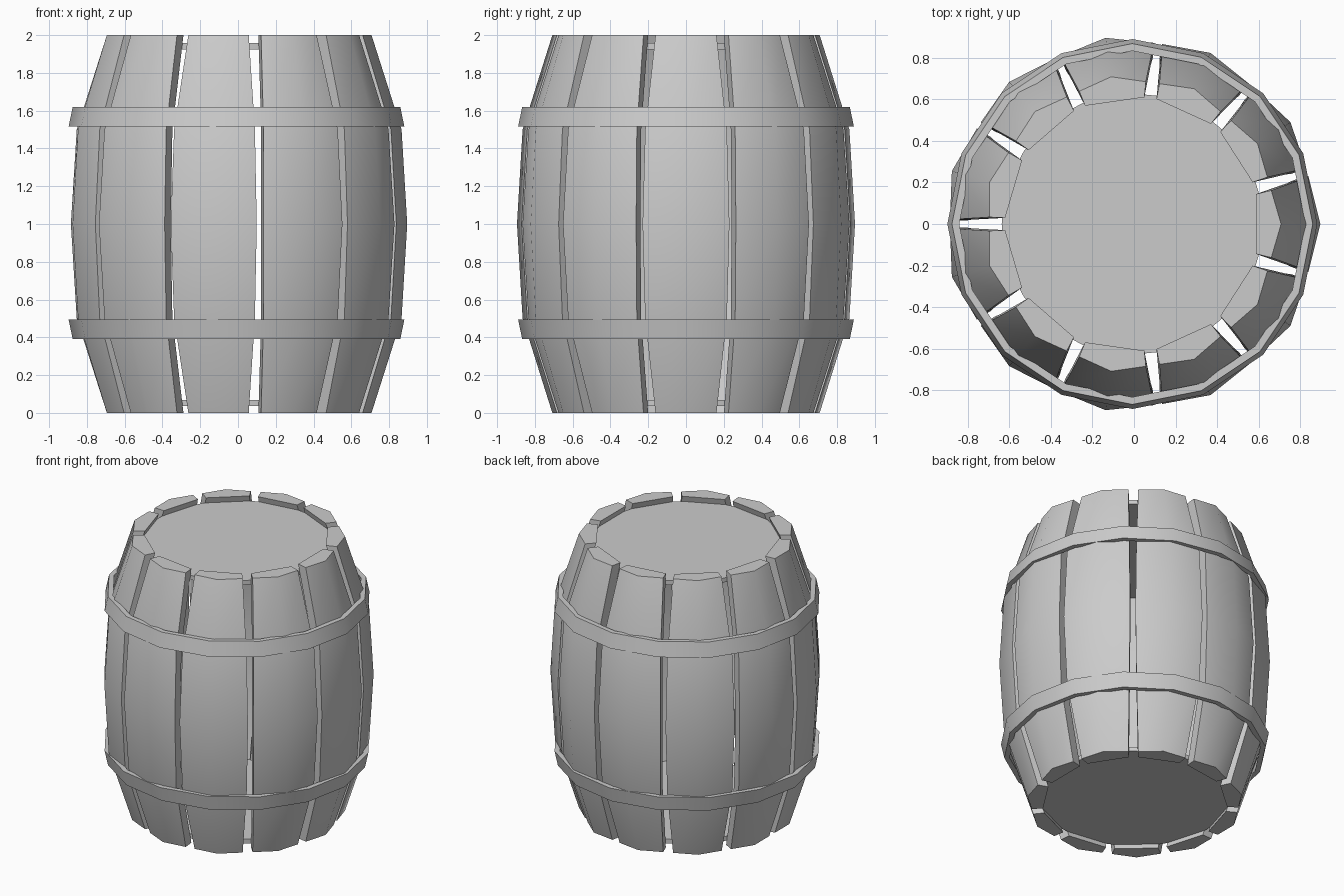
import bpy, bmesh
from math import sin, cos, pi, radians

if "Cube" in bpy.data.objects:
    bpy.data.objects.remove(bpy.data.objects["Cube"])

CX = -0.008      # barrel axis, so that the overall box is centred
STAVES = 11

def finish(name, bm):
    bmesh.ops.recalc_face_normals(bm, faces=bm.faces)
    me = bpy.data.meshes.new(name)
    bm.to_mesh(me)
    bm.free()
    for p in me.polygons:
        p.use_smooth = True
    me.set_sharp_from_angle(angle=radians(35))
    ob = bpy.data.objects.new(name, me)
    ob.location.x = CX
    bpy.context.collection.objects.link(ob)
    return ob

def polar(r, a, z):
    return (r * cos(a), r * sin(a), z)

# Staves: z, ridge radius, edge radius, half angle in degrees
SECTIONS = [(0.0, 0.715, 0.687, 13.6), (0.5, 0.874, 0.846, 14.8),
            (1.0, 0.904, 0.877, 15.2), (1.5, 0.874, 0.846, 14.8),
            (2.0, 0.715, 0.687, 13.6)]

def stave(i):
    bm = bmesh.new()
    mid = 2 * pi * i / STAVES
    rings = []
    for z, ridge, edge, half in SECTIONS:
        h = radians(half)
        inner = edge - 0.075
        pts = [(inner, -h), (edge, -h), (ridge, 0), (edge, h), (inner, h)]
        rings.append([bm.verts.new(polar(r, mid + a, z)) for r, a in pts])
    for lo, hi in zip(rings, rings[1:]):
        for k in range(5):
            n = (k + 1) % 5
            bm.faces.new((lo[k], lo[n], hi[n], hi[k]))
    bm.faces.new(rings[0])
    bm.faces.new(rings[-1])
    finish(f"stave_{i + 1}", bm)

for i in range(STAVES):
    stave(i)

# Hoops: 16-sided tapered rings, wide end towards the middle
def hoop(name, z_wide, z_narrow):
    bm = bmesh.new()
    profile = [(0.889, z_wide), (0.867, z_narrow), (0.832, z_narrow), (0.854, z_wide)]
    cols = [[bm.verts.new(polar(r, 2 * pi * j / 16, z)) for r, z in profile]
            for j in range(16)]
    for j in range(16):
        a, b = cols[j], cols[(j + 1) % 16]
        for k in range(4):
            n = (k + 1) % 4
            bm.faces.new((a[k], b[k], b[n], a[n]))
    finish(name, bm)

hoop("upper_hoop", 1.515, 1.62)
hoop("lower_hoop", 0.495, 0.39)

# End boards, set slightly inside the stave ends
for name, z in (("top_lid", 1.941), ("bottom_lid", 0.053)):
    bm = bmesh.new()
    bmesh.ops.create_cone(bm, cap_ends=True, segments=32,
                          radius1=0.628, radius2=0.628, depth=0.032)
    finish(name, bm).location.z = z
